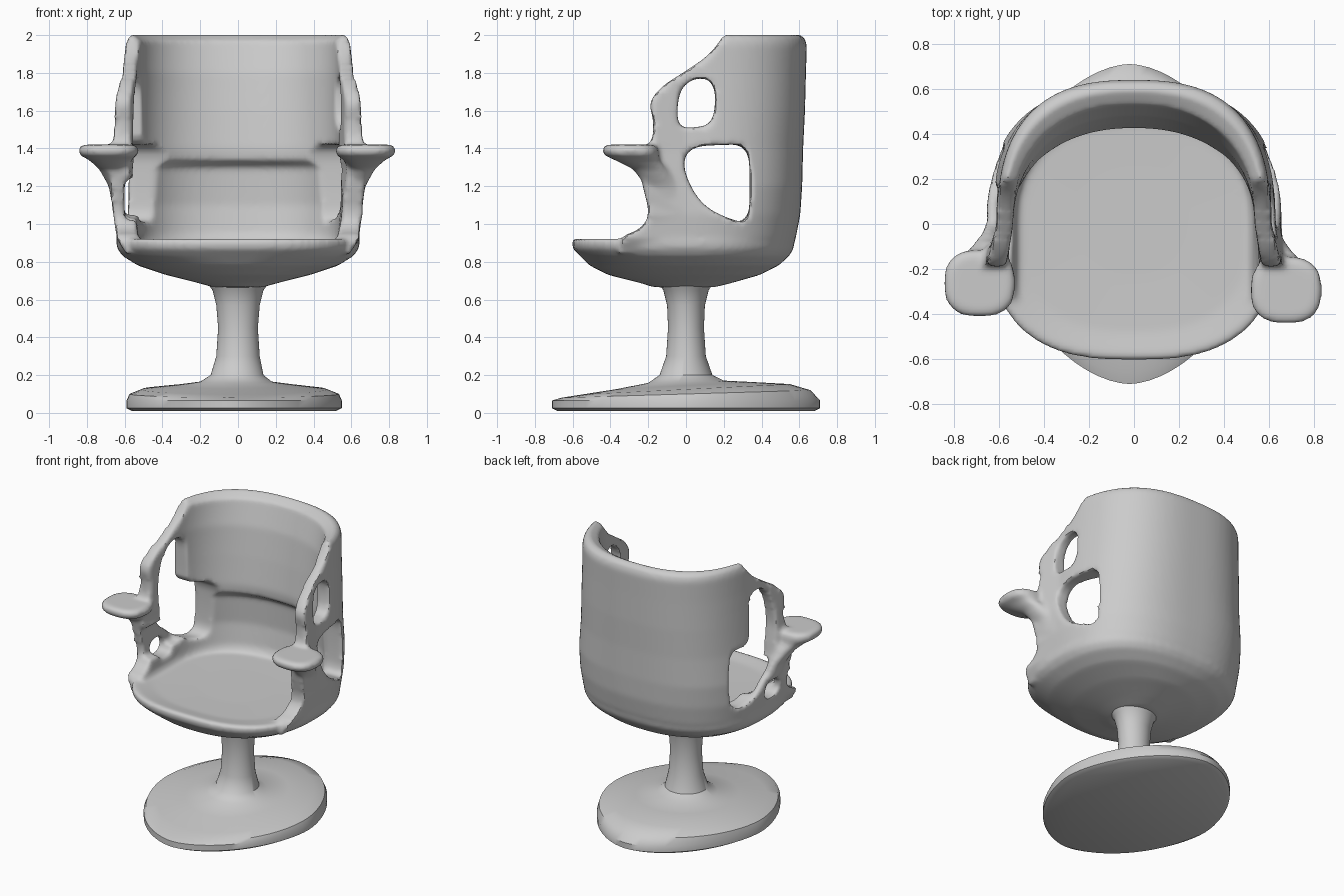
import bpy, bmesh, math

if "Cube" in bpy.data.objects:
    bpy.data.objects.remove(bpy.data.objects["Cube"])


def make(name, bm):
    bmesh.ops.recalc_face_normals(bm, faces=bm.faces)
    me = bpy.data.meshes.new(name)
    bm.to_mesh(me)
    bm.free()
    ob = bpy.data.objects.new(name, me)
    bpy.context.collection.objects.link(ob)
    return ob


def sup(t, n):
    c, s = math.cos(t), math.sin(t)
    return (math.copysign(abs(c) ** (2 / n), c), math.copysign(abs(s) ** (2 / n), s))


# Stack of rounded rings: (cx, cy, z, half width, front depth, back depth, front exponent, tilt)
def loft(name, rings, seg=64, back_n=9):
    bm = bmesh.new()
    loops = []
    for cx, cy, z, rx, rf, rb, n, tilt in rings:
        loop = []
        for i in range(seg):
            t = 2 * math.pi * i / seg
            c, s = sup(t, min(n, back_n) if i < seg / 2 else n)
            y = s * (rb if s > 0 else rf)
            loop.append(bm.verts.new((cx + rx * c, cy + y, z + tilt * y)))
        loops.append(loop)
    for p, q in zip(loops, loops[1:]):
        for i in range(seg):
            j = (i + 1) % seg
            bm.faces.new((p[i], p[j], q[j], q[i]))
    bm.faces.new(loops[0])
    bm.faces.new(loops[-1])
    return make(name, bm)


# Side-view (y, z) outline, corners rounded, extruded along x
def prism(name, pts, x0, x1):
    for _ in range(2):
        new = []
        for p, q in zip(pts, pts[1:] + pts[:1]):
            new += [tuple(a * (1 - k) + b * k for a, b in zip(p, q)) for k in (.25, .75)]
        pts = new
    bm = bmesh.new()
    a = [bm.verts.new((x0, y, z)) for y, z in pts]
    b = [bm.verts.new((x1, y, z)) for y, z in pts]
    bm.faces.new(a)
    bm.faces.new(b)
    for i in range(len(a)):
        j = (i + 1) % len(a)
        bm.faces.new((a[i], a[j], b[j], b[i]))
    ob = make(name, bm)
    ob.hide_render = True
    return ob


def apply(ob, kind, **settings):
    m = ob.modifiers.new(kind, kind)
    for k, v in settings.items():
        setattr(m, k, v)
    bpy.context.view_layer.objects.active = ob
    bpy.ops.object.modifier_apply(modifier=m.name)


def boolean(ob, cutter, op):
    apply(ob, 'BOOLEAN', operation=op, solver='EXACT', object=cutter)
    bpy.data.objects.remove(cutter)


def shade(ob):
    bpy.ops.object.select_all(action='DESELECT')
    ob.select_set(True)
    bpy.context.view_layer.objects.active = ob
    bpy.ops.object.shade_smooth_by_angle(angle=math.radians(40))


# Wrap-around back: closed section (z, half width, depth, exponent) swept round a U, flaring at the front
section = [(.84, .59, .53, 2.5), (.92, .64, .58, 2.5), (1.05, .655, .605, 2.5), (1.2, .65, .615, 2.6),
           (1.4, .63, .62, 2.6), (1.6, .62, .63, 2.6), (1.8, .61, .635, 2.6), (1.95, .605, .64, 2.6),
           (1.99, .595, .625, 2.6), (2.005, .575, .59, 2.5),
           (1.97, .54, .53, 2.3), (1.8, .535, .48, 2.2), (1.6, .535, .45, 2.2), (1.4, .535, .425, 2.2),
           (1.34, .535, .43, 2.2), (1.3, .545, .49, 2.3), (1.1, .545, .50, 2.4), (.95, .53, .48, 2.4),
           (.84, .50, .42, 2.4)]
steps = 56
bm = bmesh.new()
rows = []
for k in range(-1, steps + 2):
    row = []
    end = k in (-1, steps + 1)
    for z, a, b, n in section:
        c, s = sup(math.pi * min(max(k, 0), steps) / steps, n)
        flare = 1 + .16 * min(max((z - 1) / .4, 0), 1)
        row.append(bm.verts.new((a * c * (flare if end else 1), -.5 if end else b * abs(s), z)))
    rows.append(row)
for p, q in zip(rows, rows[1:]):
    for i in range(len(section)):
        j = (i + 1) % len(section)
        bm.faces.new((p[i], p[j], q[j], q[i]))
bm.faces.new(rows[0])
bm.faces.new(rows[-1])
shell = make("seat_shell", bm)

# Trim the sides to the wing and arm outline
boolean(shell, prism("side_outline", [
    (.9, .7), (.9, 2.2), (.3, 2.2), (.2, 2.0), (.13, 1.9), (0, 1.81), (-.13, 1.73), (-.2, 1.64),
    (-.17, 1.55), (-.18, 1.42), (-.26, 1.37), (-.23, 1.2), (-.19, 1.05), (-.24, .97), (-.36, .93),
    (-.36, .7)], -1, 1), 'INTERSECT')

# Openings: two on the right, one large and one small on the left, plus a hollow inside the left strut
holes = [
    ([(-.04, 1.70), (.03, 1.77), (.13, 1.77), (.16, 1.68), (.14, 1.53), (.05, 1.51), (-.05, 1.51)], .3, 1),
    ([(-.02, 1.33), (.03, 1.41), (.2, 1.42), (.33, 1.42), (.34, 1.2), (.33, 1.0), (.22, 1.03),
      (.1, 1.09), (.02, 1.2)], .3, 1),
    ([(-.05, 1.7), (.02, 1.77), (.15, 1.77), (.16, 1.55), (.16, 1.42), (.33, 1.42), (.34, 1.2),
      (.33, 1.0), (.16, 1.03), (.06, 1.12), (-.06, 1.2), (-.08, 1.36), (-.1, 1.5)], -1, -.3),
    ([(-.12, .98), (-.12, 1.1), (.02, 1.1), (.04, .98)], -1, -.3),
    ([(-.4, 1.02), (-.4, 1.24), (.2, 1.24), (.2, 1.02)], -.6, -.3)]
for pts, x0, x1 in holes:
    boolean(shell, prism("opening", pts, x0, x1), 'DIFFERENCE')

# Seat bowl with a slightly dished top
bowl = loft("seat_bowl", [
    (0, 0, .665, .13, .17, .15, 2, 0), (0, 0, .69, .22, .25, .25, 2, 0), (0, 0, .73, .38, .41, .39, 2.1, 0),
    (0, 0, .78, .53, .51, .49, 2.3, 0), (0, 0, .83, .61, .56, .545, 2.6, 0), (0, 0, .87, .64, .60, .57, 2.7, 0),
    (0, 0, .91, .645, .605, .575, 2.7, 0), (0, 0, .925, .63, .59, .57, 2.7, 0), (0, 0, .905, .52, .48, .5, 2.5, 0),
    (0, 0, .9, .25, .25, .25, 2.2, 0)], back_n=2.45)

# Flared armrest pads on their struts
arms = []
for side, dx, dy in ((1, 0, 0), (-1, .01, .03)):
    arms.append(loft("armrest", [
        (side * (x + dx), y + dy, z, rx, ry, ry, n, 0) for x, y, z, rx, ry, n in (
            (.625, -.1, 1.12, .035, .09, 2), (.635, -.13, 1.2, .04, .085, 2), (.655, -.19, 1.29, .07, .09, 2.2),
            (.67, -.26, 1.34, .11, .12, 2.4), (.675, -.29, 1.365, .155, .145, 2.6),
            (.675, -.295, 1.4, .16, .15, 2.6), (.675, -.295, 1.42, .14, .13, 2.6))], 32))

# Fuse everything above the stem into one softly blended body
bpy.ops.object.select_all(action='DESELECT')
for ob in [shell, bowl] + arms:
    ob.select_set(True)
bpy.context.view_layer.objects.active = shell
bpy.ops.object.join()
apply(shell, 'REMESH', mode='VOXEL', voxel_size=.016)
apply(shell, 'SMOOTH', factor=.5, iterations=5)
shade(shell)

# Stem and foot
foot = loft("pedestal_base", [
    (-.02, 0, .01, .54, .68, .68, 1.8, 0), (-.02, 0, .025, .57, .71, .71, 1.75, 0),
    (-.02, 0, .065, .57, .71, .71, 1.75, 0), (-.02, 0, .1, .555, .66, .66, 1.85, .03),
    (-.02, 0, .125, .49, .55, .55, 1.95, .05), (-.01, 0, .145, .32, .36, .36, 2, .05),
    (-.01, 0, .165, .19, .2, .2, 2, .03), (-.005, 0, .2, .14, .14, .14, 2, 0), (0, 0, .3, .115, .105, .105, 2, 0),
    (0, 0, .45, .105, .095, .095, 2, 0), (0, 0, .57, .115, .1, .1, 2, 0), (0, 0, .65, .135, .12, .12, 2, 0),
    (0, 0, .72, .19, .17, .17, 2, 0)])
shade(foot)
